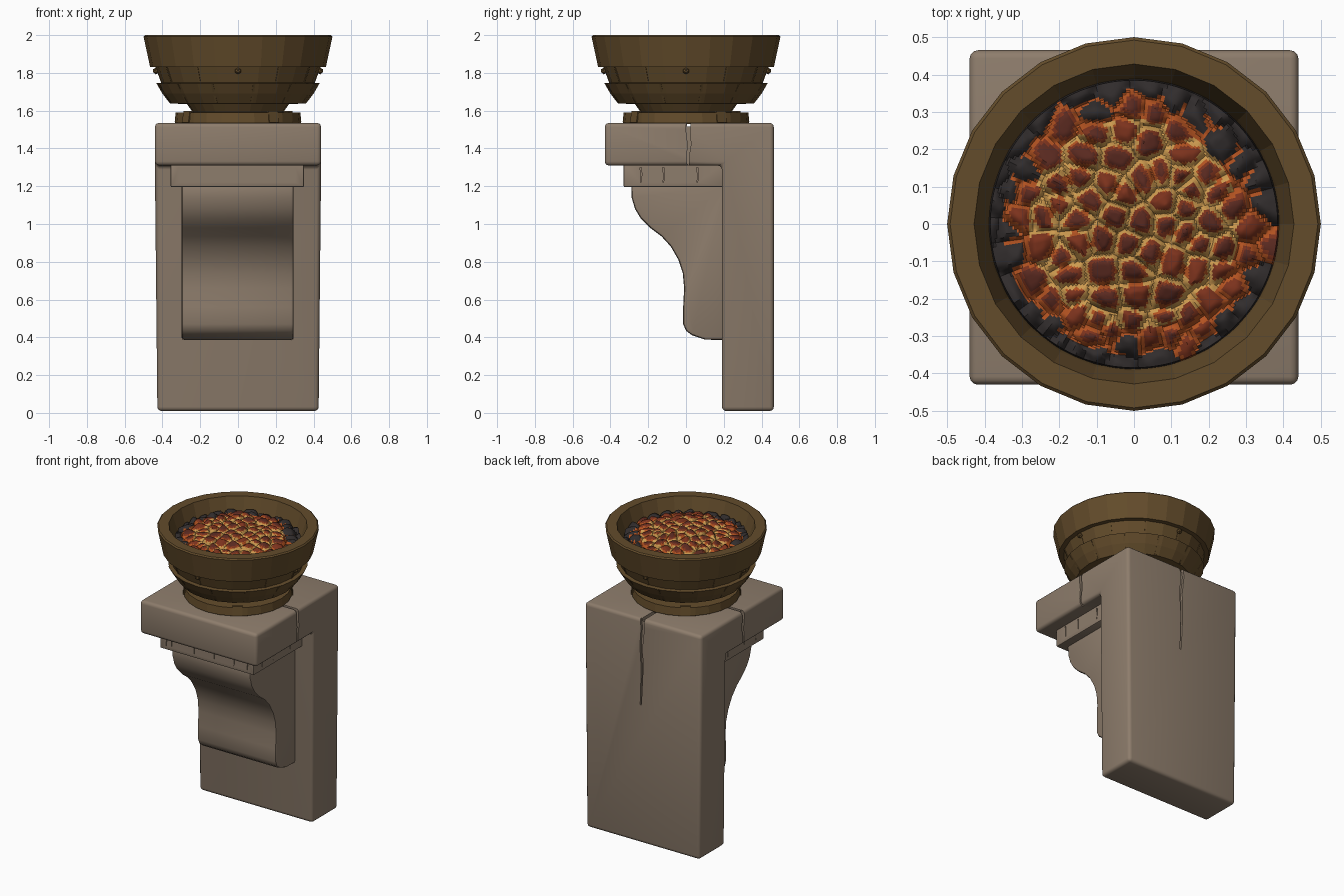
import bpy, bmesh, math, random
from mathutils import Vector, Matrix, kdtree

random.seed(7)
if "Cube" in bpy.data.objects:
    bpy.data.objects.remove(bpy.data.objects["Cube"], do_unlink=True)


def material(name, rgb):
    m = bpy.data.materials.new(name)
    m.use_nodes = True
    m.diffuse_color = (*rgb, 1)
    m.node_tree.nodes["Principled BSDF"].inputs["Base Color"].default_value = (*rgb, 1)
    return m


STONE = material("warm grey stone", (0.27, 0.205, 0.15))
BRONZE = material("aged bronze", (0.125, 0.072, 0.024))
COALS = [material("glowing yellow", (0.62, 0.33, 0.08)),
         material("ember orange", (0.45, 0.085, 0.015)),
         material("ember red", (0.2, 0.032, 0.012)),
         material("dark red coal", (0.1, 0.022, 0.014)),
         material("charcoal", (0.03, 0.025, 0.025))]


def make(name, bm, mats):
    bmesh.ops.recalc_face_normals(bm, faces=bm.faces)
    me = bpy.data.meshes.new(name)
    bm.to_mesh(me)
    bm.free()
    for m in mats:
        me.materials.append(m)
    ob = bpy.data.objects.new(name, me)
    bpy.context.collection.objects.link(ob)
    return ob


def select(ob):
    bpy.ops.object.select_all(action='DESELECT')
    ob.select_set(True)
    bpy.context.view_layer.objects.active = ob


def smooth(ob, angle):
    select(ob)
    bpy.ops.object.shade_smooth_by_angle(angle=math.radians(angle))


def add_prism(bm, pts, axis, lo, hi):
    # Extrude an outline (horizontal, z) along x or y
    def place(t, p):
        return (t, p[0], p[1]) if axis == 'x' else (p[0], t, p[1])
    a = [bm.verts.new(place(lo, p)) for p in pts]
    b = [bm.verts.new(place(hi, p)) for p in pts]
    bm.faces.new(a)
    bm.faces.new(b[::-1])
    for i in range(len(pts)):
        j = (i + 1) % len(pts)
        bm.faces.new((a[i], a[j], b[j], b[i]))


def prism(name, pts, axis, lo, hi, mat):
    bm = bmesh.new()
    add_prism(bm, pts, axis, lo, hi)
    return make(name, bm, [mat])


def rect(a0, a1, z0, z1):
    return [(a0, z0), (a1, z0), (a1, z1), (a0, z1)]


def crack(path, width):
    # Thin outline following a path, narrowing to its end
    n = len(path)
    w = [width * (1 - 0.7 * i / (n - 1)) / 2 for i in range(n)]
    return ([(a - h, z) for (a, z), h in zip(path, w)]
            + [(a + h, z) for (a, z), h in zip(path, w)][::-1])


def bevel(ob, width, segments):
    mod = ob.modifiers.new("Bevel", 'BEVEL')
    mod.width, mod.segments = width, segments
    mod.limit_method, mod.angle_limit = 'ANGLE', math.radians(40)
    select(ob)
    bpy.ops.object.modifier_apply(modifier=mod.name)


def cut(ob, prisms):
    for p in prisms:
        cutter = prism("cutter", *p, STONE)
        cutter.hide_render = True
        mod = ob.modifiers.new("Cut", 'BOOLEAN')
        mod.operation, mod.solver, mod.object = 'DIFFERENCE', 'EXACT', cutter
        select(ob)
        bpy.ops.object.modifier_apply(modifier=mod.name)
        bpy.data.objects.remove(cutter, do_unlink=True)


def lathe(name, profile, sides, mat):
    bm = bmesh.new()
    rings = [[bm.verts.new((r * math.cos(math.tau * i / sides), r * math.sin(math.tau * i / sides), z))
              for i in range(sides)] for r, z in profile]
    for a, b in zip(rings, rings[1:]):
        for i in range(sides):
            j = (i + 1) % sides
            bm.faces.new((a[i], a[j], b[j], b[i]))
    bm.faces.new(rings[0])
    bm.faces.new(rings[-1])
    return make(name, bm, [mat])


# Stone back slab and shelf in one L shape
slab = prism("back_slab_and_shelf",
             [(0.19, 0.01), (0.465, 0.01), (0.465, 1.535), (-0.43, 1.535), (-0.43, 1.31), (0.19, 1.31)],
             'x', -0.44, 0.44, STONE)
for v in slab.data.vertices:
    if v.co.z < 1:
        v.co.x *= 0.97
bevel(slab, 0.022, 3)
side = crack([(0.02, 1.6), (0.01, 1.5), (0.018, 1.42), (0.01, 1.36), (0.013, 1.28)], 0.026)
back = crack([(0.02, 1.6), (0, 1.48), (0.012, 1.35), (0.005, 1.2), (0.015, 0.95)], 0.03)
cut(slab, [(side, 'x', 0.415, 0.5), (side, 'x', -0.5, -0.415), (back, 'y', 0.45, 0.5),
           (rect(0.005, 0.025, 1.515, 1.6), 'x', -0.5, 0.5),
           (rect(-0.01, 0.014, 1.515, 1.6), 'y', 0.1, 0.5)])
smooth(slab, 35)

# Nicked moulding under the shelf
moulding = prism("moulding", rect(-0.33, 0.2, 1.195, 1.32), 'x', -0.357, 0.35, STONE)
bevel(moulding, 0.008, 2)
nicks = [(crack([(x, 1.3), (x + 0.004, 1.26), (x, 1.22)], 0.008), 'y', -0.4, -0.324)
         for x in (-0.31, -0.27, -0.1, 0.05, 0.2, 0.3)]
nicks += [(crack([(y, 1.3), (y + 0.004, 1.26), (y, 1.22)], 0.008), 'x', s * 0.35 - 0.008, s * 0.35 + 0.008)
          for y in (-0.24, -0.12, 0.06) for s in (-1, 1)]
cut(moulding, nicks)
smooth(moulding, 35)

# Curved corbel
corbel = prism("corbel", [
    (0.22, 1.21), (-0.29, 1.21), (-0.288, 1.14), (-0.27, 1.08), (-0.24, 1.03), (-0.19, 0.98),
    (-0.13, 0.935), (-0.08, 0.88), (-0.04, 0.81), (-0.017, 0.74), (-0.01, 0.66), (-0.015, 0.56),
    (-0.015, 0.47), (0.0, 0.435), (0.03, 0.412), (0.1, 0.388), (0.22, 0.385)],
    'x', -0.298, 0.295, STONE)
bevel(corbel, 0.015, 2)
smooth(corbel, 35)

# Bronze foot, bowl tiers and rim
lathe("foot_ring", [(0.33, 1.53), (0.335, 1.54), (0.33, 1.59), (0.22, 1.592)], 24, BRONZE)
lathe("bowl", [(0.2, 1.55), (0.235, 1.585), (0.27, 1.635), (0.36, 1.638), (0.4, 1.69), (0.432, 1.745),
               (0.405, 1.748), (0.435, 1.83), (0.465, 1.83), (0.5, 1.992), (0.492, 2.0),
               (0.428, 2.0), (0.395, 1.89), (0.37, 1.78)], 24, BRONZE)


def bar(bm, angle, r0, z0, r1, z1, half):
    # Narrow raised strap leaning along the bowl wall
    spin = Matrix.Rotation(angle, 3, 'Z')
    ends = []
    for r, z in ((r0, z0), (r1, z1)):
        ends.append([bm.verts.new(spin @ Vector((r + d, s * half, z)))
                     for d, s in ((-0.02, -1), (0.004, -1), (0.004, 1), (-0.02, 1))])
    a, b = ends
    bm.faces.new(a)
    bm.faces.new(b[::-1])
    for i in range(4):
        j = (i + 1) % 4
        bm.faces.new((a[i], a[j], b[j], b[i]))


straps = bmesh.new()
for i in range(12):
    turn = math.tau * i / 12
    bar(straps, turn, 0.403, 1.748, 0.433, 1.83, 0.006)
    bar(straps, turn + 0.2, 0.36, 1.642, 0.428, 1.742, 0.006)
make("bowl_straps", straps, [BRONZE])

# Clasps on the foot ring and rivets below the rim
clasps = bmesh.new()
rivets = bmesh.new()
for i in range(4):
    turn = math.tau * i / 4
    bar(clasps, turn + 0.6, 0.335, 1.538, 0.325, 1.598, 0.03)
    spot = Matrix.Rotation(turn, 4, 'Z') @ Matrix.Translation((0.435, 0, 1.81))
    bmesh.ops.create_icosphere(rivets, subdivisions=1, radius=0.018, matrix=spot)
make("foot_clasps", clasps, [BRONZE])
make("rivets", rivets, [BRONZE])

# Bed of coals: a dome broken into rounded stones around scattered centres
RADIUS, RINGS, SIDES = 0.39, 72, 210
centres = []
for attempt in range(3000):
    r, a = RADIUS * math.sqrt(random.random()), random.uniform(0, math.tau)
    p = Vector((r * math.cos(a), r * math.sin(a), 0))
    gap = random.choice((0.045, 0.06, 0.085))
    if all((p - q).length > gap for q in centres) and len(centres) < 105:
        centres.append(p)
tree = kdtree.KDTree(len(centres))
for i, p in enumerate(centres):
    tree.insert(p, i)
tree.balance()
tilt = [Vector((random.uniform(-0.3, 0.3), random.uniform(-0.3, 0.3), 0)) for p in centres]
lift = [random.uniform(0.7, 1.15) for p in centres]
char = [p.length + random.uniform(-0.04, 0.03) > 0.325 for p in centres]


def nearest(co):
    flat = Vector((co.x, co.y, 0))
    (p, i, d), second, third = tree.find_n(flat, 3)
    return flat, p, i, second[2] - d, third[2] - d


bed = bmesh.new()
bmesh.ops.create_circle(bed, cap_ends=True, segments=SIDES, radius=RADIUS / RINGS)
edge = list(bed.verts)
for k in range(2, RINGS + 1):
    ring = [bed.verts.new(v.co * (k / (k - 1))) for v in edge]
    for i in range(SIDES):
        j = (i + 1) % SIDES
        bed.faces.new((edge[i], edge[j], ring[j], ring[i]))
    edge = ring
for f in bed.faces:
    flat, p, i, e, e3 = nearest(f.calc_center_median())
    r = flat.length
    if char[i] and (e > 0.012 or r > 0.35):
        f.material_index = 4
    elif e < 0.018 and e3 < 0.04 and r < 0.28:
        f.material_index = 0
    elif e < 0.02:
        f.material_index = 1
    else:
        f.material_index = 2 if e < 0.034 or i % 4 == 0 else 3
for v in bed.verts:
    flat, p, i, e, e3 = nearest(v.co)
    bump = math.sqrt(min(1, e / 0.045))
    v.co.z = 1.95 - 0.06 * (flat.length / RADIUS) ** 2 + bump * (0.036 * lift[i] + tilt[i].dot(flat - p))
for v in edge:
    v.co.z = 1.84
coals = make("coal_bed", bed, COALS)
smooth(coals, 40)
